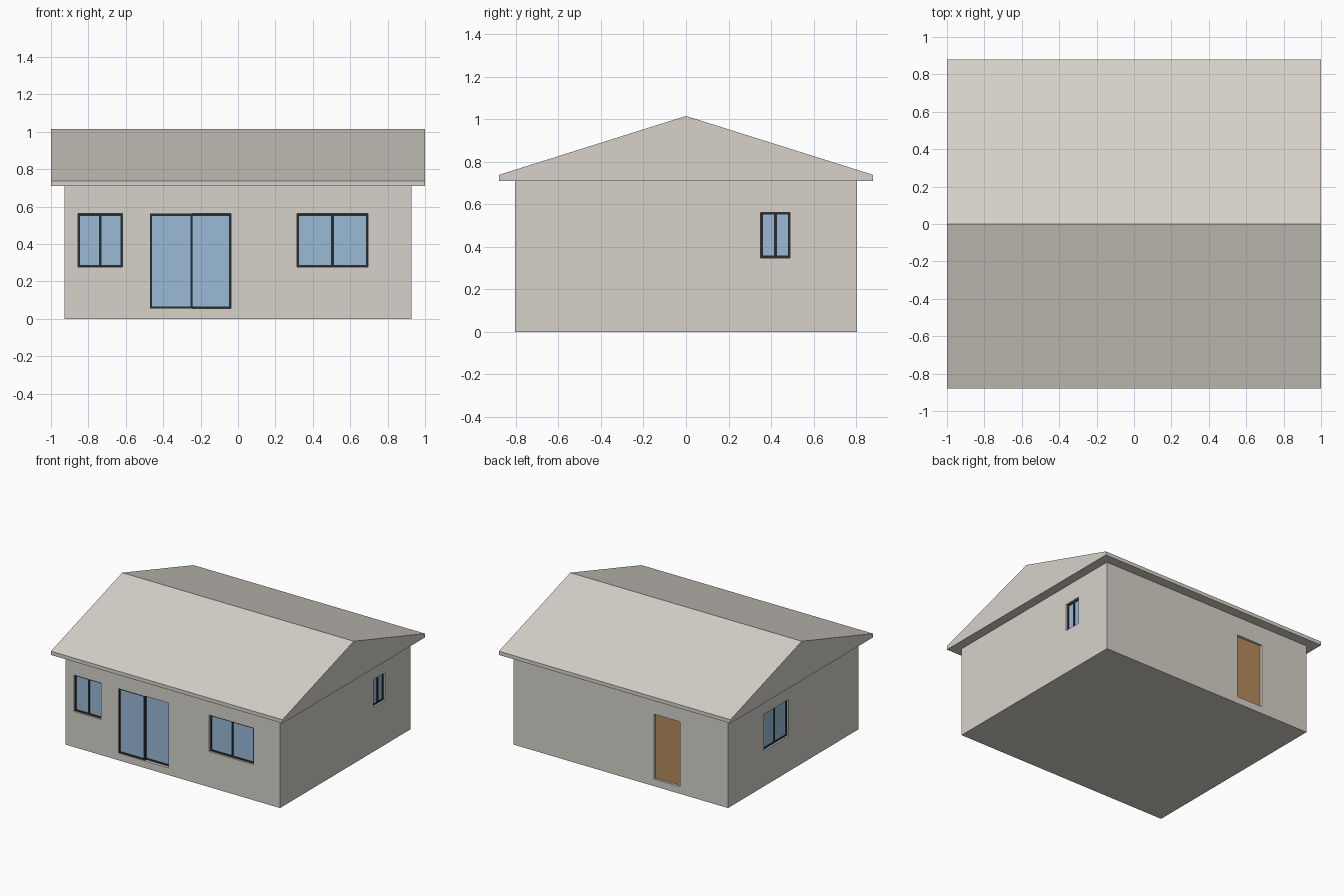
import bpy, bmesh

if "Cube" in bpy.data.objects:
    bpy.data.objects.remove(bpy.data.objects["Cube"])

# Overall sizes
HX, HY = 0.927, 0.805        # half footprint of the walls
SLAB, EAVE = 0.056, 0.709    # floor top, wall top
T = 0.045                    # wall thickness


def material(name, rgb):
    m = bpy.data.materials.new(name)
    m.diffuse_color = (*rgb, 1)
    m.use_nodes = True
    m.node_tree.nodes["Principled BSDF"].inputs["Base Color"].default_value = m.diffuse_color
    return m


PLASTER = material("warm_grey_plaster", (0.68, 0.65, 0.59))
GLASS = material("blue_glass", (0.32, 0.49, 0.68))
FRAME = material("dark_frame", (0.02, 0.025, 0.03))
WOOD = material("brown_wood", (0.46, 0.26, 0.11))


def box(bm, lo, hi):
    vs = [bm.verts.new((x, y, z)) for x in (lo[0], hi[0])
          for y in (lo[1], hi[1]) for z in (lo[2], hi[2])]
    for f in ((0, 1, 3, 2), (4, 6, 7, 5), (0, 4, 5, 1),
              (2, 3, 7, 6), (0, 2, 6, 4), (1, 5, 7, 3)):
        bm.faces.new([vs[i] for i in f])


def finish(name, bm, mat):
    bmesh.ops.recalc_face_normals(bm, faces=bm.faces)
    me = bpy.data.meshes.new(name)
    bm.to_mesh(me)
    bm.free()
    me.materials.append(mat)
    ob = bpy.data.objects.new(name, me)
    bpy.context.collection.objects.link(ob)
    return ob


def place(side, u, d, z):
    """Point at u along a wall, d inward from its outer face, height z."""
    return {"front": (u, -HY + d, z), "back": (u, HY - d, z),
            "left": (-HX + d, u, z), "right": (HX - d, u, z)}[side]


def parts(name, side, mat, blocks):
    """Blocks are (u0, u1, z0, z1, d0, d1) in wall coordinates."""
    bm = bmesh.new()
    for u0, u1, z0, z1, d0, d1 in blocks:
        box(bm, place(side, u0, d0, z0), place(side, u1, d1, z1))
    return finish(name, bm, mat)


def wall(side, half, openings):
    blocks, u = [], -half
    for u0, u1, z0, z1 in sorted(openings):
        blocks.append((u, u0, SLAB, EAVE, 0, T))
        blocks.append((u0, u1, z1, EAVE, 0, T))
        if z0 > SLAB + 0.01:
            blocks.append((u0, u1, SLAB, z0, 0, T))
        u = u1
    blocks.append((u, half, SLAB, EAVE, 0, T))
    parts(side + "_wall", side, PLASTER, blocks)


def leaf(name, side, u0, u1, z0, z1, d, w=0.011, bar=False):
    """Dark frame with a glass pane, optionally split by a centre bar."""
    e = d + 0.016
    blocks = [(u0, u0 + w, z0, z1, d, e), (u1 - w, u1, z0, z1, d, e),
              (u0 + w, u1 - w, z0, z0 + w, d, e),
              (u0 + w, u1 - w, z1 - w, z1, d, e)]
    if bar:
        c = (u0 + u1) / 2
        blocks.append((c - 0.007, c + 0.007, z0 + w, z1 - w, d, e))
    parts(name + "_frame", side, FRAME, blocks)
    parts(name + "_glass", side, GLASS,
          [(u0 + w, u1 - w, z0 + w, z1 - w, d + 0.005, d + 0.011)])


# Floor slab
bm = bmesh.new()
box(bm, (-HX, -HY, 0), (HX, HY, SLAB))
finish("floor_slab", bm, PLASTER)

# Openings: u0, u1, z0, z1
windows = {
    "front_left_window": ("front", (-0.855, -0.618, 0.278, 0.562)),
    "front_right_window": ("front", (0.315, 0.696, 0.278, 0.562)),
    "right_window": ("right", (0.35, 0.49, 0.347, 0.562)),
    "left_window": ("left", (0.06, 0.36, 0.278, 0.562)),
}
patio = (-0.47, -0.038, SLAB, 0.562)
back_door = (-0.512, -0.288, SLAB, 0.562)

# Walls around the openings
for side, half in (("front", HX), ("back", HX),
                   ("left", HY - T), ("right", HY - T)):
    holes = [o for s, o in windows.values() if s == side]
    holes += {"front": [patio], "back": [back_door]}.get(side, [])
    wall(side, half, holes)

# Windows
for name, (side, o) in windows.items():
    leaf(name, side, *o, 0.014, bar=True)

# Sliding patio door: two overlapping leaves on separate tracks
leaf("patio_door_left", "front", -0.47, -0.244, SLAB, 0.562, 0.006)
leaf("patio_door_right", "front", -0.262, -0.038, SLAB, 0.562, 0.0225)

# Wooden back door
parts("back_door", "back", WOOD, [(*back_door, 0.018, 0.03)])

# Solid gable roof, profile pulled along x
profile = [(-0.88, EAVE), (0.88, EAVE), (0.88, 0.738), (0, 1.015), (-0.88, 0.738)]
bm = bmesh.new()
end = bm.faces.new([bm.verts.new((-1, y, z)) for y, z in profile])
ret = bmesh.ops.extrude_face_region(bm, geom=[end], use_keep_orig=True)
bmesh.ops.translate(bm, vec=(2, 0, 0),
                    verts=[v for v in ret["geom"] if isinstance(v, bmesh.types.BMVert)])
finish("gable_roof", bm, PLASTER)
